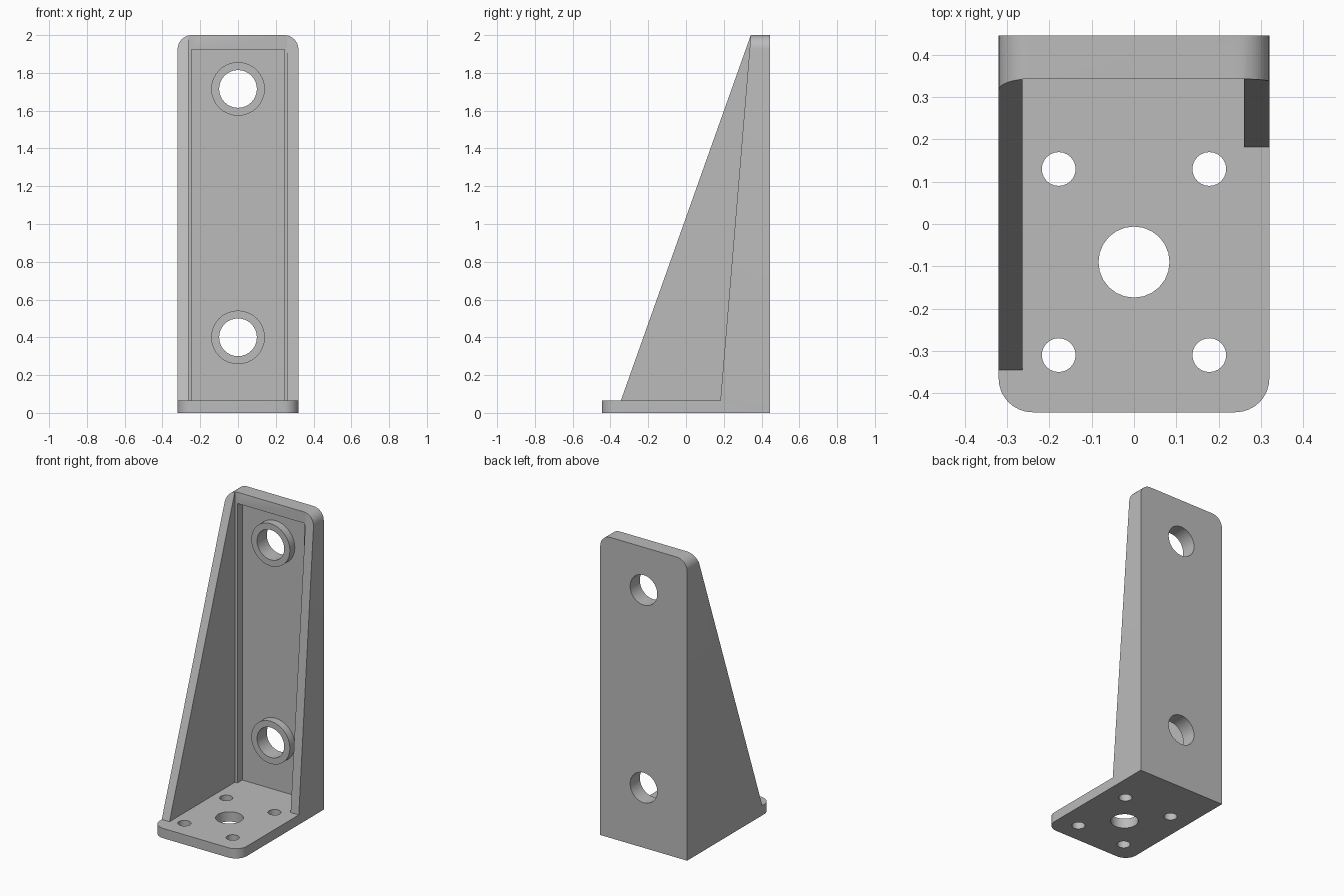
import bpy, bmesh, math
from mathutils import Matrix, Vector

if "Cube" in bpy.data.objects:
    bpy.data.objects.remove(bpy.data.objects["Cube"])

W, D, H = 0.32, 0.445, 2.0      # half width, half depth, height
BASE = 0.065                    # base plate thickness
RIM, FLOOR = 0.343, 0.395       # front of the rim, floor of the recess

steel = bpy.data.materials.new("grey steel")
steel.use_nodes = True
grey = (0.5, 0.5, 0.5, 1)
steel.diffuse_color = grey
steel.node_tree.nodes["Principled BSDF"].inputs["Base Color"].default_value = grey


def finish(name, bm):
    bmesh.ops.recalc_face_normals(bm, faces=bm.faces)
    mesh = bpy.data.meshes.new(name)
    bm.to_mesh(mesh)
    bm.free()
    obj = bpy.data.objects.new(name, mesh)
    bpy.context.collection.objects.link(obj)
    mesh.materials.append(steel)
    return obj


def box(name, lo, hi):
    lo, hi = Vector(lo), Vector(hi)
    bm = bmesh.new()
    bmesh.ops.create_cube(bm, size=1)
    bmesh.ops.scale(bm, vec=hi - lo, verts=bm.verts)
    bmesh.ops.translate(bm, vec=(lo + hi) / 2, verts=bm.verts)
    return finish(name, bm)


def cylinder(name, centre, radius, length, axis, sides=32):
    bm = bmesh.new()
    turn = Matrix.Rotation(math.pi / 2, 4, 'X') if axis == 'Y' else Matrix()
    bmesh.ops.create_cone(bm, cap_ends=True, segments=sides, radius1=radius, radius2=radius,
                          depth=length, matrix=Matrix.Translation(centre) @ turn)
    return finish(name, bm)


def side_prism(name, profile, x0, x1):
    """Extrude a (y, z) outline along x."""
    bm = bmesh.new()
    face = bm.faces.new([bm.verts.new((x0, y, z)) for y, z in profile])
    new = bmesh.ops.extrude_face_region(bm, geom=[face])["geom"]
    bmesh.ops.translate(bm, vec=(x1 - x0, 0, 0),
                        verts=[v for v in new if isinstance(v, bmesh.types.BMVert)])
    return finish(name, bm)


def combine(target, tool, operation='DIFFERENCE'):
    mod = target.modifiers.new("combine", 'BOOLEAN')
    mod.operation, mod.solver, mod.object = operation, 'EXACT', tool
    bpy.context.view_layer.objects.active = target
    bpy.ops.object.modifier_apply(modifier=mod.name)
    bpy.data.objects.remove(tool)


def round_edges(obj, test, radius):
    bm = bmesh.new()
    bm.from_mesh(obj.data)
    edges = [e for e in bm.edges if all(test(v.co) for v in e.verts)]
    bmesh.ops.bevel(bm, geom=edges, offset=radius, offset_type='OFFSET',
                    segments=8, profile=0.5, affect='EDGES')
    bm.to_mesh(obj.data)
    bm.free()


# Solid block with rounded upper corners
bracket = box("angle_bracket", (-W, -D, 0), (W, D, H))
for side in (-1, 1):
    round_edges(bracket, lambda c: c.x * side > W - 0.001 and c.z > H - 0.001, 0.075)

# Space between the gussets, in front of the upright
combine(bracket, box("cavity_cutter", (-0.263, -1, BASE), (0.26, RIM, 3)))

# Sloping gussets: deep on the right, shallow on the left
for foot, x0, x1 in ((-0.345, -1, -0.2), (0.182, 0.2, 1)):
    outline = [(-1, BASE), (foot, BASE), (RIM, H), (RIM, 3), (-1, 3)]
    combine(bracket, side_prism("slope_cutter", outline, x0, x1))

# Shallow recess in the upright
combine(bracket, box("recess_cutter", (-0.245, 0.3, BASE), (0.245, FLOOR, 1.925)))

# Rounded front corners of the base plate
for side in (-1, 1):
    round_edges(bracket, lambda c: c.x * side > W - 0.001 and c.y < 0.001 - D, 0.08)

# Bosses and through holes in the upright
for z in (0.4, 1.715):
    combine(bracket, cylinder("boss", (0, (RIM + 0.42) / 2, z), 0.142, 0.42 - RIM, 'Y'), 'UNION')
    combine(bracket, cylinder("bolt_hole", (0, 0.4, z), 0.1, 0.4, 'Y'))

# Holes in the base plate
combine(bracket, cylinder("centre_hole", (0, -0.09, 0), 0.084, 0.5, 'Z', 24))
for x in (-0.178, 0.178):
    for y in (-0.31, 0.13):
        combine(bracket, cylinder("screw_hole", (x, y, 0), 0.04, 0.5, 'Z', 24))

bpy.ops.object.select_all(action='DESELECT')
bracket.select_set(True)
bpy.context.view_layer.objects.active = bracket
bpy.ops.object.shade_smooth_by_angle(angle=math.radians(30))
